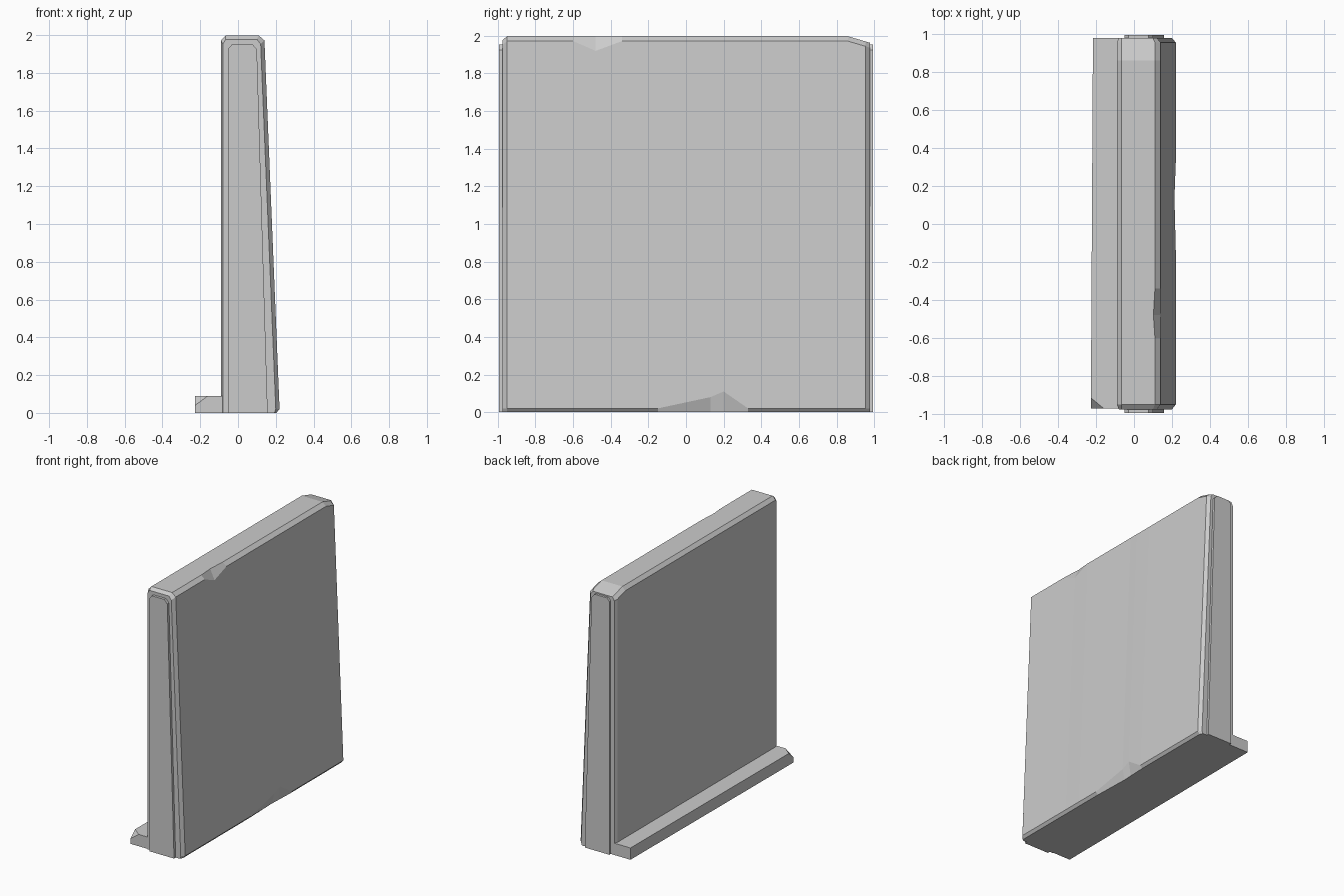
import bpy, bmesh
from mathutils import Vector

if "Cube" in bpy.data.objects:
    bpy.data.objects.remove(bpy.data.objects["Cube"])


def loft(name, sections):
    """Skin a list of (y, [(x, z), ...]) sections into a closed flat-shaded solid."""
    bm = bmesh.new()
    rings = [[bm.verts.new((x, y, z)) for x, z in pts] for y, pts in sections]
    n = len(rings[0])
    for a, b in zip(rings, rings[1:]):
        for i in range(n):
            j = (i + 1) % n
            bm.faces.new((a[i], a[j], b[j], b[i]))
    bm.faces.new(rings[0])
    bm.faces.new(rings[-1])
    bmesh.ops.recalc_face_normals(bm, faces=bm.faces)
    return finish(name, bm)


def finish(name, bm):
    mesh = bpy.data.meshes.new(name)
    bm.to_mesh(mesh)
    bm.free()
    obj = bpy.data.objects.new(name, mesh)
    bpy.context.collection.objects.link(obj)
    return obj


def wall(inset=0.0, drop=0.0, **moved):
    """Tapered wall profile; named corners can be moved to make chips."""
    p = {
        "base_left": (-0.09 + inset / 2, 0),
        "side_left": (-0.09 + inset / 2, 1.972 - drop),
        "top_left": (-0.065, 1.998 - drop),
        "top_right": (0.11 - inset / 2, 1.998 - drop),
        "side_right": (0.14 - inset, 1.972 - drop),
        "side_base": (0.22 - inset, 0.02),
        "base_right": (0.203 - inset / 2, 0),
    }
    p.update(moved)
    return list(p.values())


# Main wall slab, with bevelled ends and chips along its right-hand edges
loft("wall_slab", [
    (-0.975, wall(0.02, 0.02)),
    (-0.95, wall()),
    (-0.60, wall()),
    (-0.48, wall(top_right=(0.102, 1.998), side_right=(0.138, 1.92))),
    (-0.34, wall()),
    (-0.15, wall()),
    (0.13, wall(side_base=(0.213, 0.08), base_right=(0.195, 0))),
    (0.20, wall(side_base=(0.215, 0.11), base_right=(0.198, 0))),
    (0.33, wall()),
    (0.86, wall()),
    (0.955, wall(0, 0.028)),
    (0.978, wall(0.02, 0.035)),
])

# Raised panel showing on both ends
panel = [(-0.05, 0), (-0.05, 1.93), (-0.03, 1.953), (0.075, 1.953),
         (0.10, 1.925), (0.157, 0)]
loft("end_panel", [(-0.995, panel), (0.995, panel)])

# Low kerb along the left foot, with its front outer corner broken off
kerb = loft("kerb", [
    (y, [(x, 0), (x, 0.09), (-0.06, 0.09), (-0.06, 0)])
    for y, x in ((-0.97, -0.227), (0.978, -0.216))])
bm = bmesh.new()
bm.from_mesh(kerb.data)
a, b, c = (Vector(v) for v in ((-0.227, -0.915, 0.09), (-0.16, -0.97, 0.09),
                               (-0.227, -0.97, 0.04)))
normal = (b - a).cross(c - a)
if normal.dot(Vector((-1, -1, 1))) < 0:
    normal.negate()
cut = bmesh.ops.bisect_plane(bm, geom=bm.verts[:] + bm.edges[:] + bm.faces[:],
                             plane_co=a, plane_no=normal, clear_outer=True)
bmesh.ops.holes_fill(bm, edges=[e for e in bm.edges if e.is_boundary])
bmesh.ops.recalc_face_normals(bm, faces=bm.faces)
bm.to_mesh(kerb.data)
bm.free()
